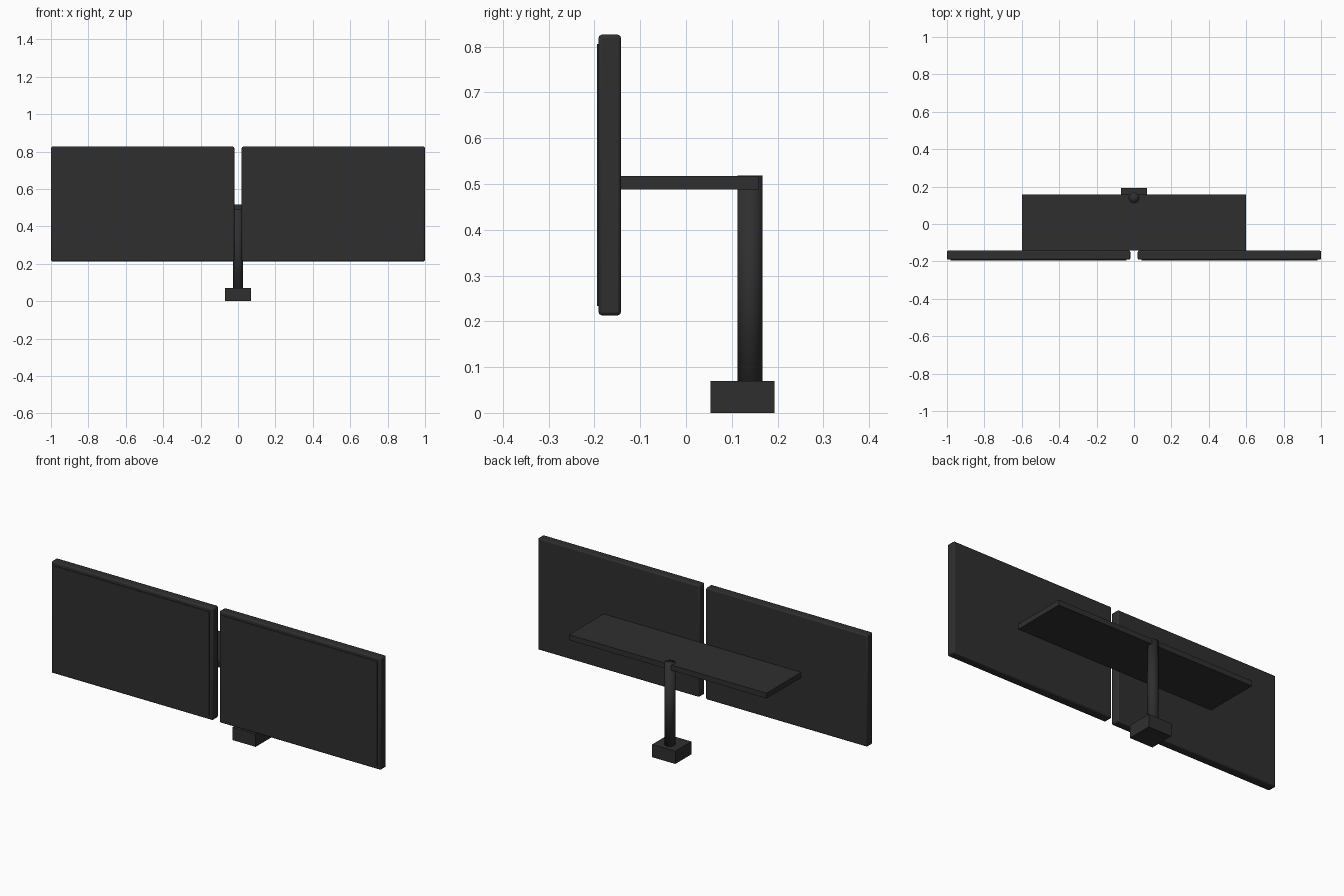
import bpy
import math

if "Cube" in bpy.data.objects:
    bpy.data.objects.remove(bpy.data.objects["Cube"])

# One dark plastic colour for the whole stand
dark = bpy.data.materials.new("charcoal_black")
dark.diffuse_color = (0.028, 0.028, 0.028, 1)
dark.use_nodes = True
dark.node_tree.nodes["Principled BSDF"].inputs["Base Color"].default_value = dark.diffuse_color


def box(name, x, y, z, bevel=0.0):
    """Box from (min, max) ranges, with an optional rounded edge."""
    size = [b - a for a, b in (x, y, z)]
    centre = [(a + b) / 2 for a, b in (x, y, z)]
    bpy.ops.mesh.primitive_cube_add(size=1, location=centre)
    ob = bpy.context.object
    ob.name = name
    ob.scale = size
    bpy.ops.object.transform_apply(location=False, rotation=False, scale=True)
    ob.data.materials.append(dark)
    if bevel:
        mod = ob.modifiers.new("rounded_edges", 'BEVEL')
        mod.width = bevel
        mod.segments = 2
        bpy.ops.object.shade_smooth_by_angle(angle=math.radians(50))
    return ob


# Two monitors, each a rounded casing with a thin raised screen
for side, x0, x1 in (("left", -1.0, -0.02), ("right", 0.02, 1.0)):
    box(side + "_monitor_casing", (x0, x1), (-0.191, -0.142), (0.213, 0.826), 0.007)
    box(side + "_monitor_screen", (x0 + 0.02, x1 - 0.02), (-0.194, -0.188), (0.233, 0.806))

# Wide arm plate joining the monitors to the post
box("support_arm", (-0.6, 0.6), (-0.143, 0.158), (0.488, 0.517))

# Round post
bpy.ops.mesh.primitive_cylinder_add(vertices=32, radius=0.0275, depth=0.517,
                                    location=(0, 0.14, 0.2595))
post = bpy.context.object
post.name = "post"
post.data.materials.append(dark)
bpy.ops.object.shade_smooth()

# Clamp block at the foot
box("clamp_base", (-0.07, 0.07), (0.053, 0.193), (0.0, 0.07))
